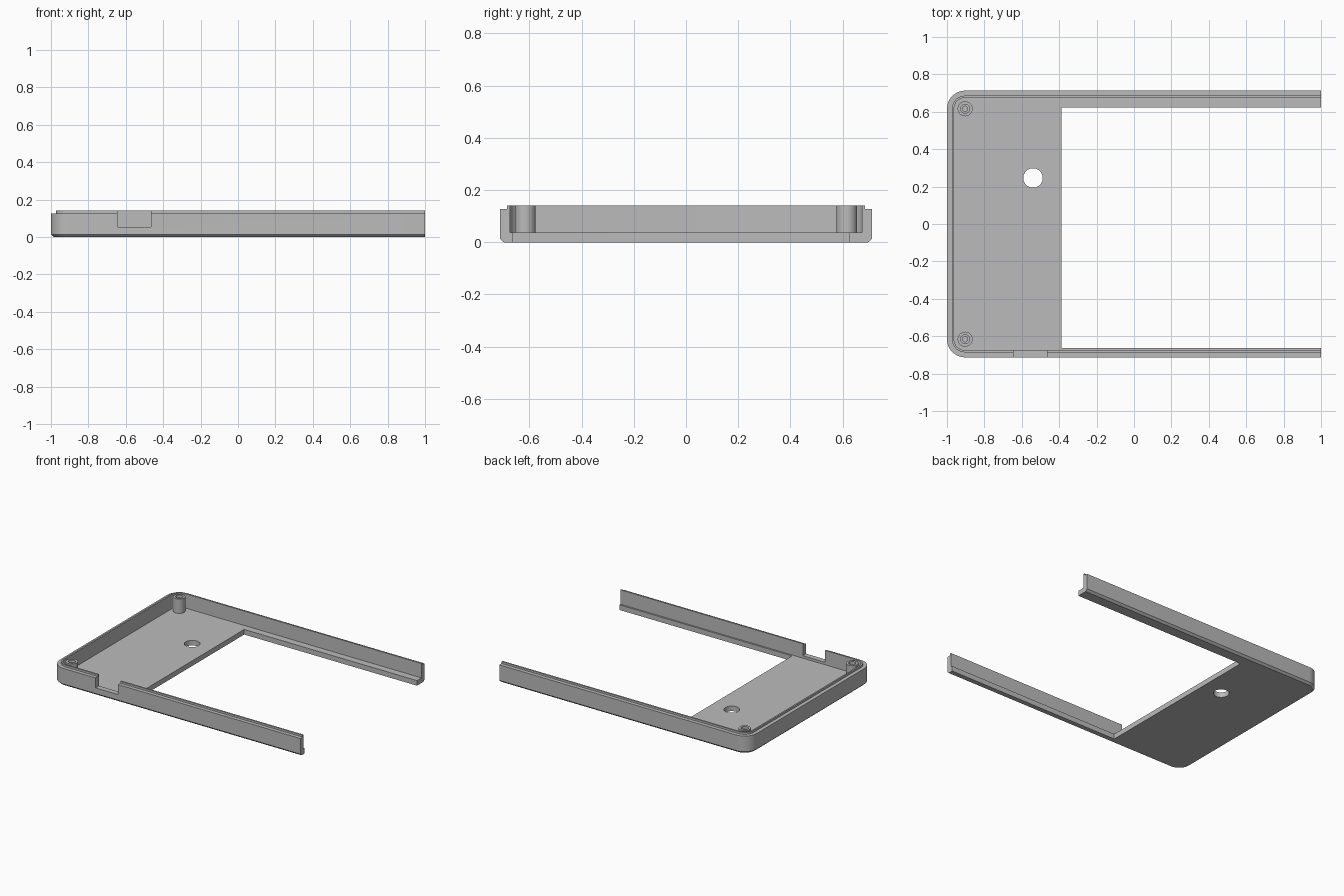
import bpy, bmesh
from math import sin, cos, pi, radians

if "Cube" in bpy.data.objects:
    bpy.data.objects.remove(bpy.data.objects["Cube"], do_unlink=True)

HALF_Y, RADIUS = 0.713, 0.097
TOP, FLOOR = 0.141, 0.037
CORNER_X, CORNER_Y = -1 + RADIUS, HALF_Y - RADIUS

grey = bpy.data.materials.new("plain_grey")
grey.use_nodes = True
colour = (0.5, 0.5, 0.5, 1)
grey.diffuse_color = colour
grey.node_tree.nodes["Principled BSDF"].inputs["Base Color"].default_value = colour


def make_object(name, bm):
    bmesh.ops.recalc_face_normals(bm, faces=bm.faces)
    mesh = bpy.data.meshes.new(name)
    bm.to_mesh(mesh)
    bm.free()
    mesh.materials.append(grey)
    ob = bpy.data.objects.new(name, mesh)
    bpy.context.collection.objects.link(ob)
    return ob


def activate(ob):
    bpy.ops.object.select_all(action='DESELECT')
    ob.select_set(True)
    bpy.context.view_layer.objects.active = ob


def smooth(ob):
    activate(ob)
    bpy.ops.object.shade_smooth_by_angle(angle=radians(30))


def outline(inset, steps=12):
    """Three-sided outline, open at the +x end, with two rounded corners."""
    r, y = RADIUS - inset, HALF_Y - inset
    arc = [(r * sin(a), r * cos(a)) for a in
           (pi / 2 * i / steps for i in range(steps + 1))]
    back = [(CORNER_X - s, CORNER_Y + c) for s, c in arc]
    front = [(x, -yy) for x, yy in reversed(back)]
    return [(1, y)] + back + front + [(1, -y)]


def box_cutter(name, x0, x1, y0, y1, z0, z1):
    bm = bmesh.new()
    bmesh.ops.create_cube(bm, size=1)
    for v in bm.verts:
        v.co.x = x1 if v.co.x > 0 else x0
        v.co.y = y1 if v.co.y > 0 else y0
        v.co.z = z1 if v.co.z > 0 else z0
    return make_object(name, bm)


def cut(target, cutter):
    cutter.hide_render = True
    mod = target.modifiers.new("cut", 'BOOLEAN')
    mod.operation, mod.solver, mod.object = 'DIFFERENCE', 'EXACT', cutter
    activate(target)
    bpy.ops.object.modifier_apply(modifier=mod.name)
    bpy.data.objects.remove(cutter, do_unlink=True)


# Tray: chamfered bottom, outer wall, stepped lip and inner wall down to the floor
profile = [(0.015, 0), (0, 0.014), (0, 0.127), (0.027, 0.127),
           (0.027, TOP), (0.038, TOP), (0.038, FLOOR)]
bm = bmesh.new()
rings = [[bm.verts.new((x, y, z)) for x, y in outline(d)] for d, z in profile]
for lower, upper in zip(rings, rings[1:]):
    for i in range(len(lower) - 1):
        bm.faces.new((lower[i], lower[i + 1], upper[i + 1], upper[i]))
bm.faces.new(rings[0])
bm.faces.new(rings[-1])
bm.faces.new([r[0] for r in rings] + [r[-1] for r in reversed(rings)])
tray = make_object("tray", bm)

# Large floor opening, side notch and round floor hole
cut(tray, box_cutter("opening_cutter", -0.387, 1.2, -0.663, 0.624, -0.2, 0.3))
cut(tray, box_cutter("notch_cutter", -0.645, -0.465, -0.9, -0.65, 0.055, 0.3))
bm = bmesh.new()
bmesh.ops.create_cone(bm, cap_ends=True, segments=48, radius1=0.052,
                      radius2=0.052, depth=0.4)
bmesh.ops.translate(bm, verts=bm.verts, vec=(-0.54, 0.246, 0))
cut(tray, make_object("hole_cutter", bm))
smooth(tray)

# Screw posts with a counterbored blind hole, one in each rounded corner
post_profile = [(0.04, FLOOR - 0.005), (0.04, TOP), (0.024, TOP),
                (0.024, TOP - 0.02), (0.014, TOP - 0.02), (0.014, FLOOR - 0.005)]
SEGMENTS = 32
for name, side in (("back_screw_post", 1), ("front_screw_post", -1)):
    bm = bmesh.new()
    rings = [[bm.verts.new((CORNER_X + r * cos(2 * pi * i / SEGMENTS),
                            side * CORNER_Y + r * sin(2 * pi * i / SEGMENTS), z))
              for i in range(SEGMENTS)] for r, z in post_profile]
    for a, b in zip(rings, rings[1:] + rings[:1]):
        for i in range(SEGMENTS):
            j = (i + 1) % SEGMENTS
            bm.faces.new((a[i], a[j], b[j], b[i]))
    smooth(make_object(name, bm))
